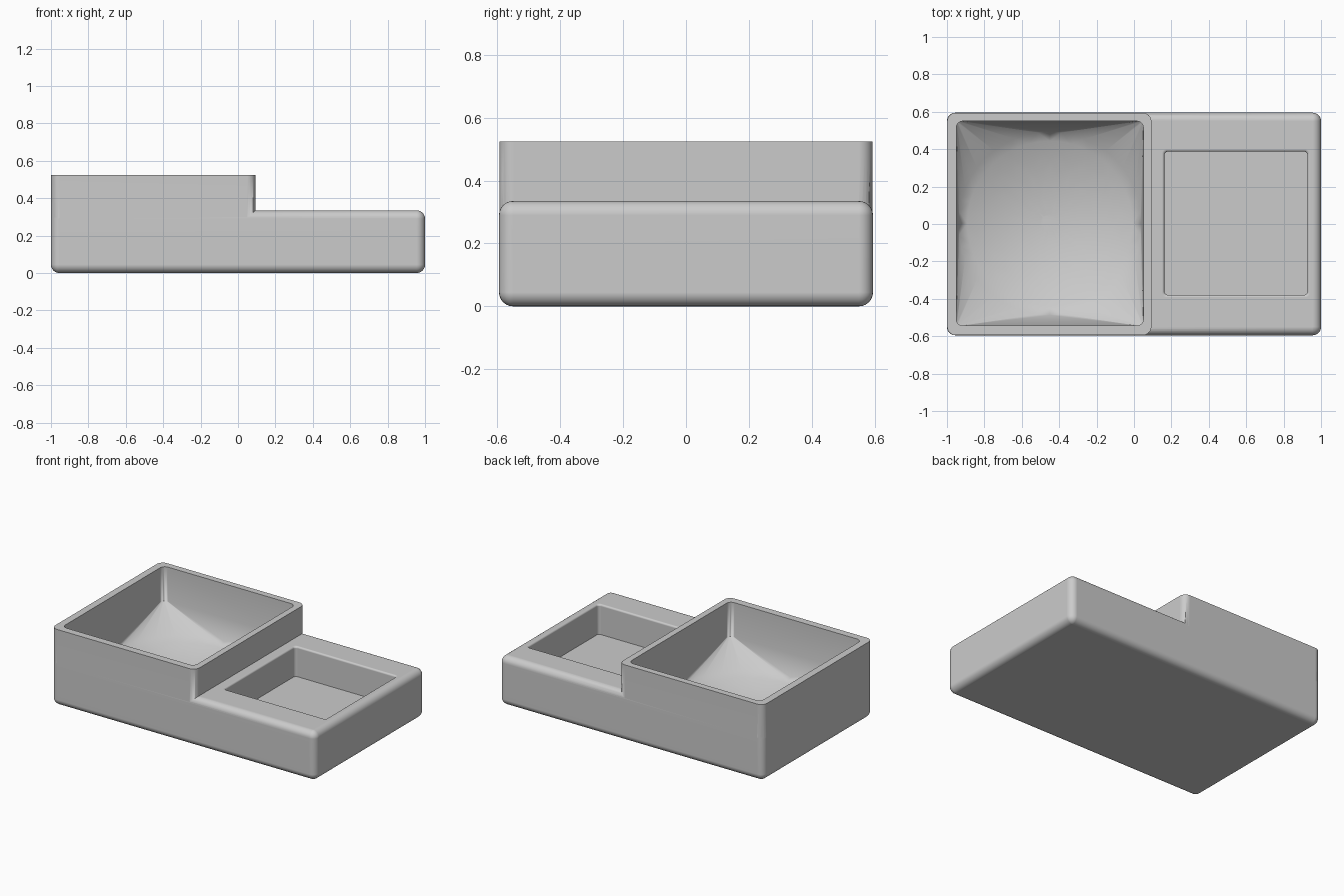
import bpy
import bmesh
from math import cos, sin, pi, radians

cube = bpy.data.objects.get("Cube")
if cube:
    bpy.data.objects.remove(cube, do_unlink=True)

grey = bpy.data.materials.new("plain_grey")
grey.use_nodes = True
grey.diffuse_color = (0.6, 0.6, 0.6, 1)
grey.node_tree.nodes["Principled BSDF"].inputs["Base Color"].default_value = (0.6, 0.6, 0.6, 1)


def outline(hx, hy, r, z):
    """Rounded rectangle at height z."""
    points = []
    for i, (sx, sy) in enumerate([(1, 1), (-1, 1), (-1, -1), (1, -1)]):
        for k in range(7):
            a = (i + k / 6) * pi / 2
            points.append((sx * (hx - r) + r * cos(a), sy * (hy - r) + r * sin(a), z))
    return points


def make_object(name, bm, centre):
    bmesh.ops.recalc_face_normals(bm, faces=bm.faces)
    bmesh.ops.translate(bm, verts=bm.verts, vec=(centre[0], centre[1], 0))
    mesh = bpy.data.meshes.new(name)
    bm.to_mesh(mesh)
    bm.free()
    mesh.materials.append(grey)
    obj = bpy.data.objects.new(name, mesh)
    bpy.context.collection.objects.link(obj)
    return obj


def loft(name, centre, rings):
    """Closed solid through rings listed from bottom to top."""
    bm = bmesh.new()
    loops = [[bm.verts.new(p) for p in ring] for ring in rings]
    for low, high in zip(loops, loops[1:]):
        n = len(low)
        for i in range(n):
            j = (i + 1) % n
            bm.faces.new((low[i], low[j], high[j], high[i]))
    bm.faces.new(loops[0][::-1])
    bm.faces.new(loops[-1])
    return make_object(name, bm, centre)


def hull(name, centre, points):
    """Convex solid wrapped round the points."""
    bm = bmesh.new()
    for p in points:
        bm.verts.new(p)
    bmesh.ops.convex_hull(bm, input=bm.verts)
    bmesh.ops.delete(bm, geom=[v for v in bm.verts if not v.link_faces], context='VERTS')
    return make_object(name, bm, centre)


def combine(target, tool, operation):
    mod = target.modifiers.new(operation.lower(), 'BOOLEAN')
    mod.operation = operation
    mod.solver = 'EXACT'
    mod.object = tool
    bpy.context.view_layer.objects.active = target
    bpy.ops.object.modifier_apply(modifier=mod.name)
    bpy.data.objects.remove(tool, do_unlink=True)


# Long low base with rounded edges all round
HX, HY, R, LOW, HIGH = 1.0, 0.595, 0.045, 0.335, 0.525
steps = [k / 6 * pi / 2 for k in range(7)]


def base_ring(a, z):
    inset = R * (1 - cos(a))
    return outline(HX - inset, HY - inset, max(R - inset, 0.002), z)


bottom = [base_ring(a, R - R * sin(a)) for a in reversed(steps)]
top = [base_ring(a, LOW - R + R * sin(a)) for a in steps]
tray = loft("two_level_tray", (0, 0), bottom + top)

# Taller walled block on the right end
tower = loft("tall_block", (-0.453, 0),
             [outline(0.546, HY - 0.001, R, z) for z in (0.2, HIGH)])
combine(tray, tower, 'UNION')

# Deep basin: straight walls that fan down from the corners into a round dish
DISH_R, DISH_LOW, DISH_EDGE, SIDES = 0.49, 0.055, 0.16, 48
points = outline(0.5, 0.547, 0.035, 0.29) + outline(0.5, 0.547, 0.035, 0.7)
for ring in range(1, 11):
    k = ring / 10
    z = DISH_LOW + (DISH_EDGE - DISH_LOW) * k * k
    for s in range(SIDES):
        a = 2 * pi * s / SIDES
        points.append((DISH_R * k * cos(a), DISH_R * k * sin(a), z))
combine(tray, hull("basin_cutter", (-0.45, 0.003), points), 'DIFFERENCE')

# Shallow square pocket with a softened rim
IN, RIM = 0.383, 0.012
flare = []
for a in steps:
    half = IN + RIM * (1 - cos(a))
    flare.append(outline(half, half, 0.02, LOW - RIM + RIM * sin(a)))
pocket = loft("pocket_cutter", (0.545, 0.004),
              [outline(IN, IN, 0.02, 0.13)] + flare
              + [outline(IN + RIM, IN + RIM, 0.02, 0.45)])
combine(tray, pocket, 'DIFFERENCE')

# Smooth rounded edges, flat large faces
bpy.ops.object.select_all(action='DESELECT')
tray.select_set(True)
bpy.context.view_layer.objects.active = tray
bpy.ops.object.shade_smooth_by_angle(angle=radians(60))
weighted = tray.modifiers.new("weighted_normals", 'WEIGHTED_NORMAL')
weighted.keep_sharp = True
